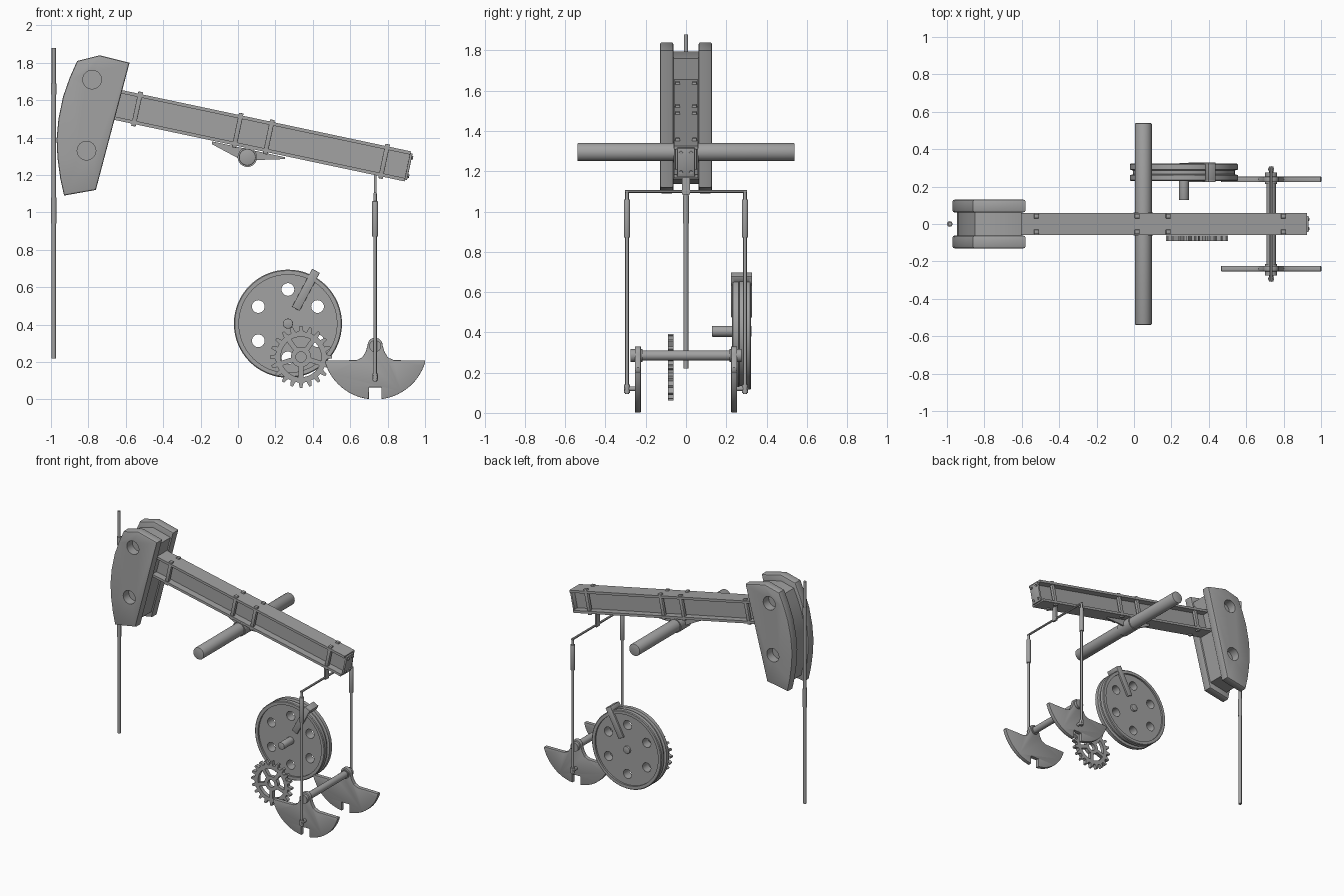
import bpy, bmesh, math
from mathutils import Vector, Matrix

if "Cube" in bpy.data.objects:
    bpy.data.objects.remove(bpy.data.objects["Cube"])

steel = bpy.data.materials.new("steel_grey")
steel.diffuse_color = (0.36, 0.36, 0.36, 1)
steel.use_nodes = True
steel.node_tree.nodes["Principled BSDF"].inputs["Base Color"].default_value = steel.diffuse_color


def finish(name, bm, matrix=None):
    bmesh.ops.recalc_face_normals(bm, faces=bm.faces[:])
    if matrix is not None:
        bm.transform(matrix)
    me = bpy.data.meshes.new(name)
    bm.to_mesh(me)
    bm.free()
    me.materials.append(steel)
    ob = bpy.data.objects.new(name, me)
    bpy.context.collection.objects.link(ob)
    return ob


def bevel(bm, edges, width):
    if width:
        bmesh.ops.bevel(bm, geom=edges, offset=width, segments=2, profile=0.5, affect='EDGES')


def box(name, center, size, matrix=None, bev=0):
    bm = bmesh.new()
    bmesh.ops.create_cube(bm, size=1, matrix=Matrix.Translation(center) @ Matrix.Diagonal((*size, 1)))
    bevel(bm, bm.edges[:], bev)
    return finish(name, bm, matrix)


def rod(name, p, q, r, segs=24, bev=0, matrix=None):
    p, q = Vector(p), Vector(q)
    d = q - p
    bm = bmesh.new()
    m = Matrix.Translation((p + q) / 2) @ d.to_track_quat('Z', 'Y').to_matrix().to_4x4()
    bmesh.ops.create_cone(bm, cap_ends=True, segments=segs, radius1=r, radius2=r, depth=d.length, matrix=m)
    bevel(bm, [e for e in bm.edges if any(len(f.verts) > 4 for f in e.link_faces)], bev)
    return finish(name, bm, matrix)


def add_prism(bm, pts, y0, y1):
    vs = [bm.verts.new((x, y0, z)) for x, z in pts]
    face = bm.faces.new(vs)
    out = bmesh.ops.extrude_face_region(bm, geom=[face])["geom"]
    bmesh.ops.translate(bm, vec=(0, y1 - y0, 0), verts=[v for v in out if isinstance(v, bmesh.types.BMVert)])


def plate(name, pts, y0, y1, holes=(), bev=0):
    """Side profile extruded along y, with outlines cut through it."""
    bm = bmesh.new()
    add_prism(bm, pts, y0, y1)
    bevel(bm, [e for e in bm.edges if abs(e.verts[0].co.y - e.verts[1].co.y) < 1e-5], bev)
    ob = finish(name, bm)
    if holes:
        bm = bmesh.new()
        for h in holes:
            add_prism(bm, h, y0 - 0.02, y1 + 0.02)
        cutter = finish(name + "_cutter", bm)
        cutter.hide_render = True
        mod = ob.modifiers.new("holes", 'BOOLEAN')
        mod.operation, mod.solver, mod.object = 'DIFFERENCE', 'EXACT', cutter
        dg = bpy.context.evaluated_depsgraph_get()
        ob.data = bpy.data.meshes.new_from_object(ob.evaluated_get(dg))
        ob.modifiers.clear()
        bpy.data.objects.remove(cutter)
    return ob


def arc(cx, cz, r, a0, a1, n):
    return [(cx + r * math.cos(math.radians(a0 + (a1 - a0) * i / n)),
             cz + r * math.sin(math.radians(a0 + (a1 - a0) * i / n))) for i in range(n + 1)]


def circle(cx, cz, r, n=24):
    return arc(cx, cz, r, 0, 360, n)[:-1]


# Horse head: two cheek plates around a smaller core
head = [(-0.86, 1.81), (-0.74, 1.84), (-0.58, 1.80), (-0.76, 1.12), (-0.93, 1.09),
        (-0.95, 1.18), (-0.965, 1.29), (-0.97, 1.39), (-0.96, 1.50), (-0.935, 1.62), (-0.90, 1.72)]
head_holes = [circle(-0.78, 1.71, 0.05), circle(-0.81, 1.33, 0.05)]
for side, y0 in (("front", -0.13), ("back", 0.062)):
    plate("head_cheek_" + side, head, y0, y0 + 0.068, head_holes, 0.01)
core = [(-0.77 + (x + 0.77) * 0.88, 1.47 + (z - 1.47) * 0.88) for x, z in head]
plate("head_core", core, -0.065, 0.065)

# Walking beam: tilted I-section, built along local x and ending at the tail
tilt = Matrix.Translation((0.908, 0, 1.246)) @ Matrix.Rotation(math.atan2(0.328, 1.548), 4, 'Y')
for label, v in (("top", 0.073), ("bottom", -0.073)):
    box("beam_flange_" + label, (-0.81, 0, v), (1.62, 0.12, 0.018), tilt)
box("beam_web", (-0.81, 0, 0), (1.62, 0.02, 0.14), tilt)
for u in (-1.48, -0.93, -0.76, -0.13):
    for y in (-0.042, 0.042):
        box("beam_clamp_post", (u, y, 0), (0.025, 0.024, 0.188), tilt, 0.003)
box("beam_tail_plate", (0.004, 0, 0), (0.014, 0.088, 0.145), tilt, 0.003)
for y in (-0.025, 0.025):
    for v in (-0.05, 0.05):
        rod("tail_bolt", (0.005, y, v), (0.018, y, v), 0.009, 12, 0, tilt)

# Pivot tube under the beam with its thin saddle gusset
plate("saddle_gusset", [(-0.14, 1.38), (0.25, 1.295), (0.25, 1.285), (0.10, 1.28), (0.0, 1.29), (-0.14, 1.365)],
      -0.006, 0.006)
rod("pivot_tube", (0.05, -0.54, 1.295), (0.05, 0.54, 1.295), 0.045, 32, 0.006)
rod("pivot_sleeve", (0.05, -0.062, 1.295), (0.05, 0.062, 1.295), 0.052, 32)

# Polished rod hanging at the head
for name, z0, z1, r in (("well_rod_lower", 0.22, 0.95, 0.012), ("well_rod_coupler", 0.94, 1.08, 0.015),
                        ("well_rod_middle", 1.07, 1.64, 0.012), ("well_rod_clamp", 1.63, 1.69, 0.015),
                        ("well_rod_upper", 1.68, 1.88, 0.011)):
    rod(name, (-0.985, 0, z0), (-0.985, 0, z1), r, 16)

# Equalizer bar and its hanger
X = 0.733
box("equalizer_hanger", (X, 0, 1.145), (0.014, 0.04, 0.12))
rod("equalizer_bar", (X, -0.302, 1.10), (X, 0.302, 1.10), 0.008, 12)

# Crank weight profile: disc segment with a notch below and a lug above
half_lug = [(0.265, 0.208), (0.10, 0.210), (0.068, 0.225), (0.050, 0.255)]
weight = (arc(X, 0.28, 0.28, 196.6, 263.2, 14) + [(X - 0.033, 0.065), (X + 0.033, 0.065)]
          + arc(X, 0.28, 0.28, 276.8, 343.4, 14) + [(X + x, z) for x, z in half_lug]
          + arc(X, 0.29, 0.04, 0, 180, 12) + [(X - x, z) for x, z in reversed(half_lug)])

# Pitman arms, crank weights and pins on both sides
for s in (-1, 1):
    y = 0.293 * s
    rod("pitman_rod", (X, y, 0.095), (X, y, 1.10), 0.009, 16)
    rod("pitman_sleeve", (X, y, 0.87), (X, y, 1.06), 0.016, 16, 0.003)
    rod("pitman_foot", (X, y, 0.10), (X, y, 0.14), 0.015, 16)
    rod("crank_pin", (X, 0.225 * s, 0.12), (X, 0.308 * s, 0.12), 0.012, 16)
    plate("crank_weight", weight, *sorted((0.224 * s, 0.253 * s)), bev=0.003)
    rod("crank_hub", (X, 0.215 * s, 0.285), (X, 0.275 * s, 0.285), 0.032, 24)
rod("crank_shaft", (X, -0.23, 0.285), (X, 0.23, 0.285), 0.025, 24)

# Grooved flywheel rim, turned around the y axis
WX, WZ, WY = 0.267, 0.405, 0.276
rim = [(0.262, -0.047), (0.284, -0.047), (0.289, -0.042), (0.289, -0.015), (0.272, -0.010),
       (0.272, 0.010), (0.289, 0.015), (0.289, 0.042), (0.284, 0.047), (0.262, 0.047)]
bm = bmesh.new()
N = 64
rings = []
for i in range(N):
    a = 2 * math.pi * i / N
    rings.append([bm.verts.new((WX + r * math.cos(a), WY + y, WZ + r * math.sin(a))) for r, y in rim])
for i in range(N):
    a, b = rings[i], rings[(i + 1) % N]
    for j in range(len(rim)):
        k = (j + 1) % len(rim)
        bm.faces.new((a[j], a[k], b[k], b[j]))
finish("flywheel_rim", bm)

# Flywheel web with six lightening holes, axle and brake clamp
ports = [circle(WX + 0.183 * math.cos(math.radians(a)), WZ + 0.183 * math.sin(math.radians(a)), 0.034)
         for a in range(30, 390, 60)]
plate("flywheel_web", circle(WX, WZ, 0.266, 64), WY - 0.034, WY + 0.034, ports)
rod("flywheel_axle", (WX, 0.128, WZ), (WX, 0.325, WZ), 0.027, 24, 0.003)
clamp = Matrix.Translation((WX, WY, WZ)) @ Matrix.Rotation(math.radians(-62), 4, 'Y')
for y in (-0.045, 0.045):
    box("brake_arm", (0.205, y, 0), (0.23, 0.014, 0.046), clamp, 0.002)
box("brake_bridge", (0.304, 0, 0), (0.032, 0.10, 0.046), clamp, 0.002)

# Spur gear with five windows and a bore
GX, GZ, TEETH = 0.337, 0.227, 20
teeth = []
for i in range(TEETH):
    for frac, r in ((-0.30, 0.137), (-0.13, 0.165), (0.13, 0.165), (0.30, 0.137)):
        a = 2 * math.pi * (i + frac) / TEETH
        teeth.append((GX + r * math.cos(a), GZ + r * math.sin(a)))
windows = [circle(GX, GZ, 0.028)]
for i in range(5):
    a = 72 * i + 18
    windows.append(arc(GX, GZ, 0.108, a - 29, a + 29, 8) + arc(GX, GZ, 0.054, a + 22, a - 22, 6))
plate("gear", teeth, -0.09, -0.062, windows)

# Smooth round surfaces, keep edges crisp
for ob in bpy.data.objects:
    ob.select_set(True)
bpy.context.view_layer.objects.active = bpy.data.objects["gear"]
bpy.ops.object.shade_smooth_by_angle(angle=math.radians(30))
